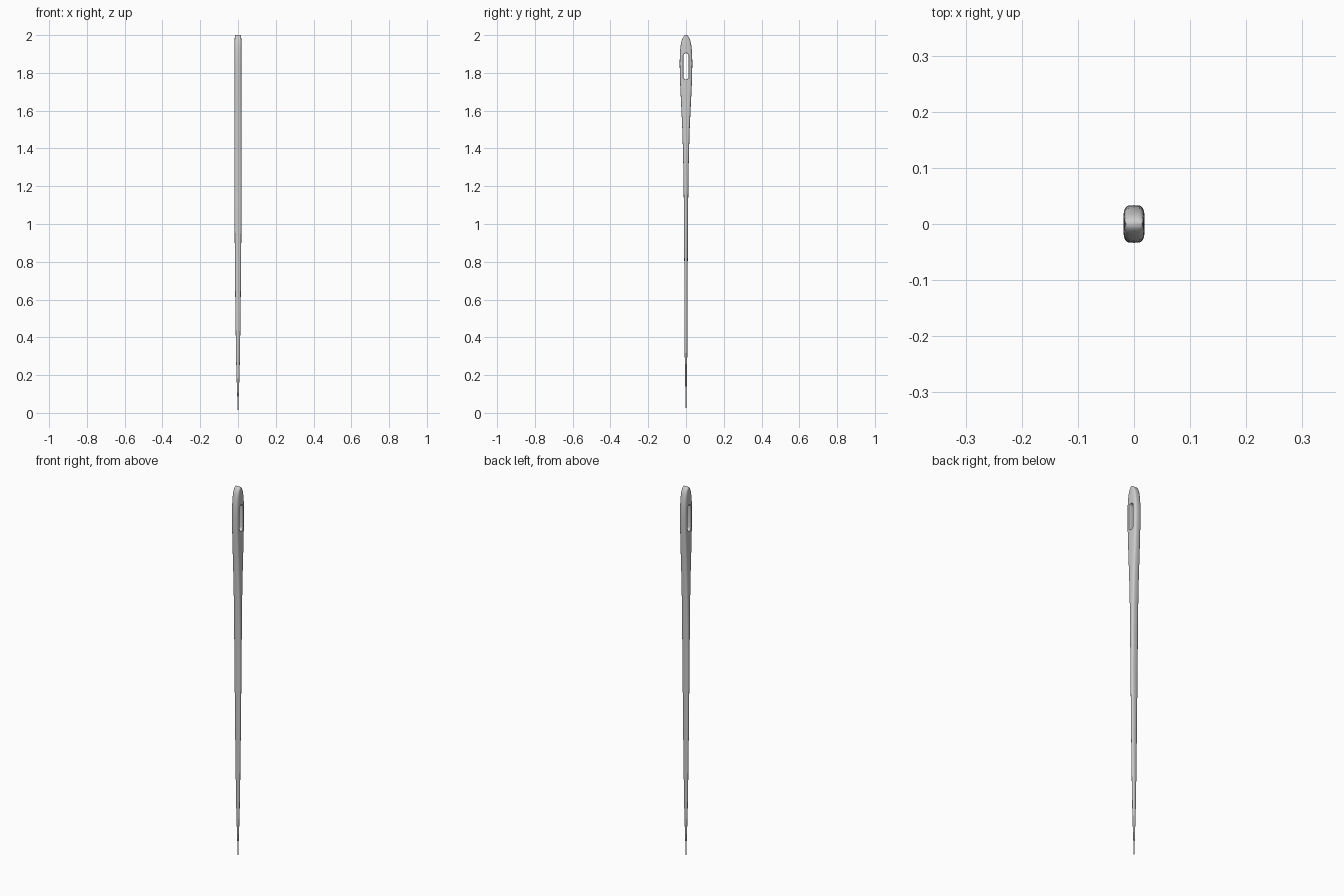
import bpy, bmesh, math

if "Cube" in bpy.data.objects:
    bpy.data.objects.remove(bpy.data.objects["Cube"])

SIDES = 24

# (z, half width x, half depth y, squareness of the section)
SECTIONS = [
    (0.0, 0.0008, 0.0008, 2), (0.06, 0.003, 0.002, 2), (0.14, 0.006, 0.004, 2),
    (0.28, 0.010, 0.0065, 2), (0.45, 0.0125, 0.008, 2.2), (0.65, 0.015, 0.0085, 2.4),
    (0.85, 0.0168, 0.0095, 2.6), (1.0, 0.018, 0.0105, 2.8), (1.2, 0.0188, 0.0125, 3),
    (1.35, 0.019, 0.015, 3.2), (1.5, 0.019, 0.0195, 3.6), (1.62, 0.019, 0.025, 4),
    (1.72, 0.019, 0.030, 4), (1.79, 0.019, 0.0325, 4), (1.85, 0.019, 0.0335, 4),
    (1.90, 0.019, 0.0325, 4), (1.94, 0.0188, 0.029, 4), (1.97, 0.018, 0.0235, 4),
    (1.988, 0.017, 0.016, 4), (1.997, 0.016, 0.009, 4), (2.0, 0.0145, 0.003, 4),
]


def make_object(name, bm):
    bmesh.ops.recalc_face_normals(bm, faces=bm.faces)
    mesh = bpy.data.meshes.new(name)
    bm.to_mesh(mesh)
    bm.free()
    obj = bpy.data.objects.new(name, mesh)
    bpy.context.collection.objects.link(obj)
    return obj


def loft(name, rings):
    bm = bmesh.new()
    loops = [[bm.verts.new(p) for p in ring] for ring in rings]
    n = len(loops[0])
    for a, b in zip(loops, loops[1:]):
        for i in range(n):
            j = (i + 1) % n
            bm.faces.new((a[i], a[j], b[j], b[i]))
    bm.faces.new(loops[0][::-1])
    bm.faces.new(loops[-1])
    return make_object(name, bm)


def section(z, rx, ry, power):
    ring = []
    for i in range(SIDES):
        t = 2 * math.pi * i / SIDES
        c, s = math.cos(t), math.sin(t)
        ring.append((math.copysign(abs(c) ** (2 / power), c) * rx,
                     math.copysign(abs(s) ** (2 / power), s) * ry, z))
    return ring


def slot(x, grow):
    # Stadium outline of the eye, in the YZ plane
    r, z0, z1 = 0.0135 + grow, 1.779, 1.891
    ring = []
    for centre, start in ((z1, 0), (z0, math.pi)):
        for i in range(11):
            t = start + math.pi * i / 10
            ring.append((x, r * math.cos(t), centre + r * math.sin(t)))
    return ring


# Needle body with flattened head
needle = loft("needle", [section(*s) for s in SECTIONS])

# Eye, slightly flared at both faces
cutter = loft("eye_cutter", [slot(x, g) for x, g in
                             ((-0.03, 0.002), (-0.019, 0.002), (-0.015, 0),
                              (0.015, 0), (0.019, 0.002), (0.03, 0.002))])
cutter.hide_render = True
cutter.hide_set(True)
cut = needle.modifiers.new("eye", 'BOOLEAN')
cut.operation = 'DIFFERENCE'
cut.solver = 'EXACT'
cut.object = cutter

# Apply the cut and smooth the shading
bpy.context.view_layer.objects.active = needle
needle.select_set(True)
bpy.ops.object.modifier_apply(modifier=cut.name)
bpy.data.objects.remove(cutter)
bpy.ops.object.shade_smooth_by_angle(angle=math.radians(40))
